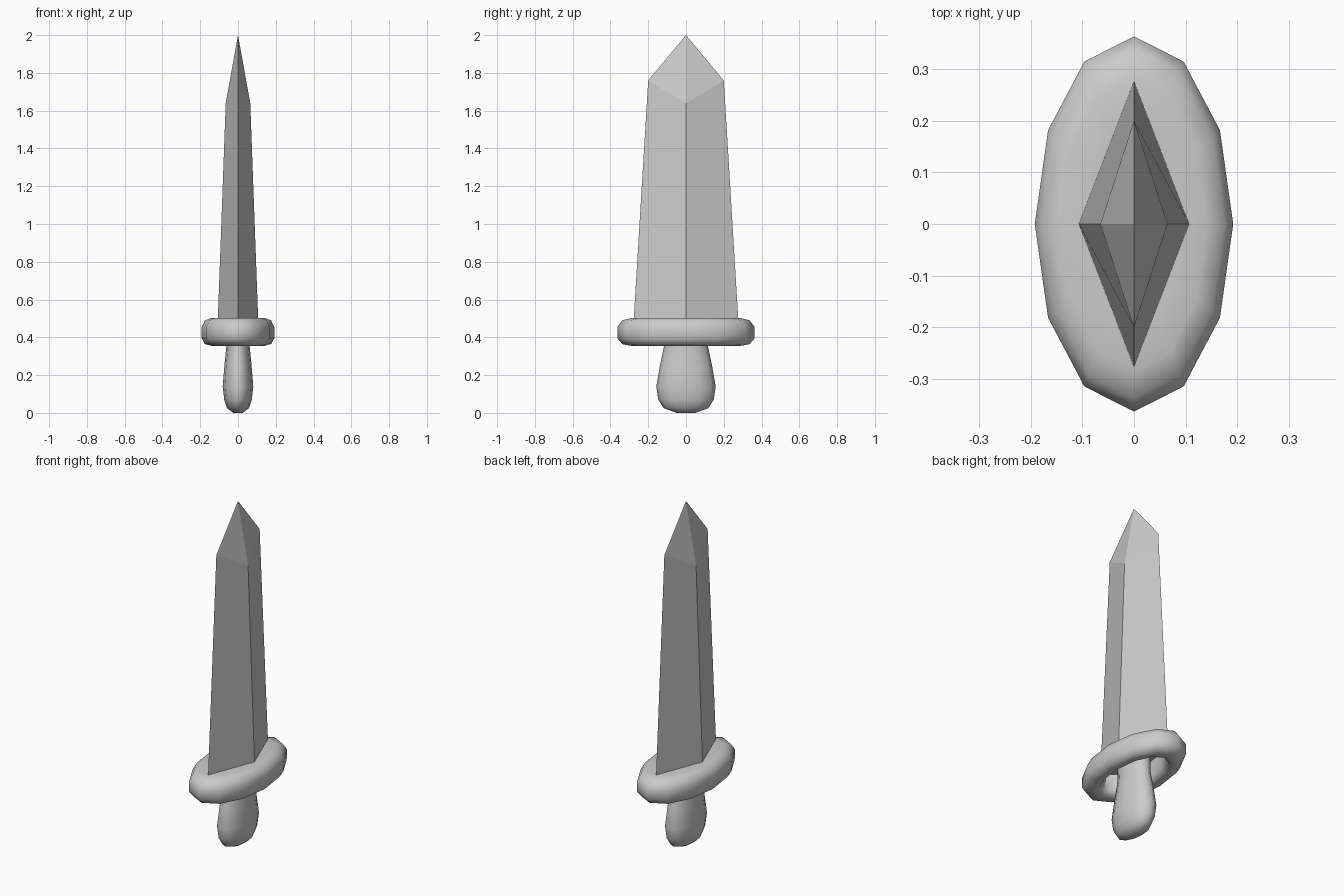
import bpy
import bmesh
from math import sin, cos, pi, radians

if "Cube" in bpy.data.objects:
    bpy.data.objects.remove(bpy.data.objects["Cube"])

grey = bpy.data.materials.new("plain_grey")
grey.use_nodes = True
grey.diffuse_color = (0.6, 0.6, 0.6, 1)
grey.node_tree.nodes["Principled BSDF"].inputs["Base Color"].default_value = (0.6, 0.6, 0.6, 1)


def finish(name, bm, smooth_angle=None):
    bmesh.ops.recalc_face_normals(bm, faces=bm.faces)
    mesh = bpy.data.meshes.new(name)
    bm.to_mesh(mesh)
    bm.free()
    mesh.materials.append(grey)
    obj = bpy.data.objects.new(name, mesh)
    bpy.context.collection.objects.link(obj)
    if smooth_angle:
        bpy.ops.object.select_all(action='DESELECT')
        obj.select_set(True)
        bpy.context.view_layer.objects.active = obj
        bpy.ops.object.shade_smooth_by_angle(angle=radians(smooth_angle))


def lathe(name, profile, sides, angle):
    """Stack of elliptical rings (x radius, y radius, z), capped at both ends."""
    bm = bmesh.new()
    rings = []
    for rx, ry, z in profile:
        rings.append([bm.verts.new((rx * cos(2 * pi * i / sides),
                                    ry * sin(2 * pi * i / sides), z))
                      for i in range(sides)])
    for low, high in zip(rings, rings[1:]):
        for i in range(sides):
            j = (i + 1) % sides
            bm.faces.new((low[i], low[j], high[j], high[i]))
    bm.faces.new(rings[0])
    bm.faces.new(rings[-1])
    finish(name, bm, angle)


# Diamond blade: long flat sides, shoulders higher at the cutting edges
bm = bmesh.new()
base = [bm.verts.new(p) for p in
        ((0.107, 0, 0.49), (0, 0.277, 0.49), (-0.107, 0, 0.49), (0, -0.277, 0.49))]
shoulder = [bm.verts.new(p) for p in
            ((0.065, 0, 1.64), (0, 0.2, 1.76), (-0.065, 0, 1.64), (0, -0.2, 1.76))]
tip = bm.verts.new((0, 0, 2))
for i in range(4):
    j = (i + 1) % 4
    bm.faces.new((base[i], base[j], shoulder[j], shoulder[i]))
    bm.faces.new((shoulder[i], shoulder[j], tip))
bm.faces.new(base)
finish("blade", bm)

# Rounded oval guard, hollow underneath
lathe("guard", [
    (0.10, 0.235, 0.48), (0.10, 0.235, 0.39), (0.115, 0.255, 0.362),
    (0.14, 0.29, 0.355), (0.175, 0.337, 0.364), (0.192, 0.363, 0.395),
    (0.192, 0.363, 0.455), (0.175, 0.337, 0.49), (0.14, 0.285, 0.503),
    (0.09, 0.20, 0.503)], 12, 60)

# Grip swelling towards a rounded end
lathe("grip", [
    (0.025, 0.05, 0), (0.058, 0.118, 0.025), (0.073, 0.147, 0.07),
    (0.081, 0.157, 0.14), (0.072, 0.138, 0.25), (0.062, 0.117, 0.35),
    (0.06, 0.112, 0.485)], 12, 60)
